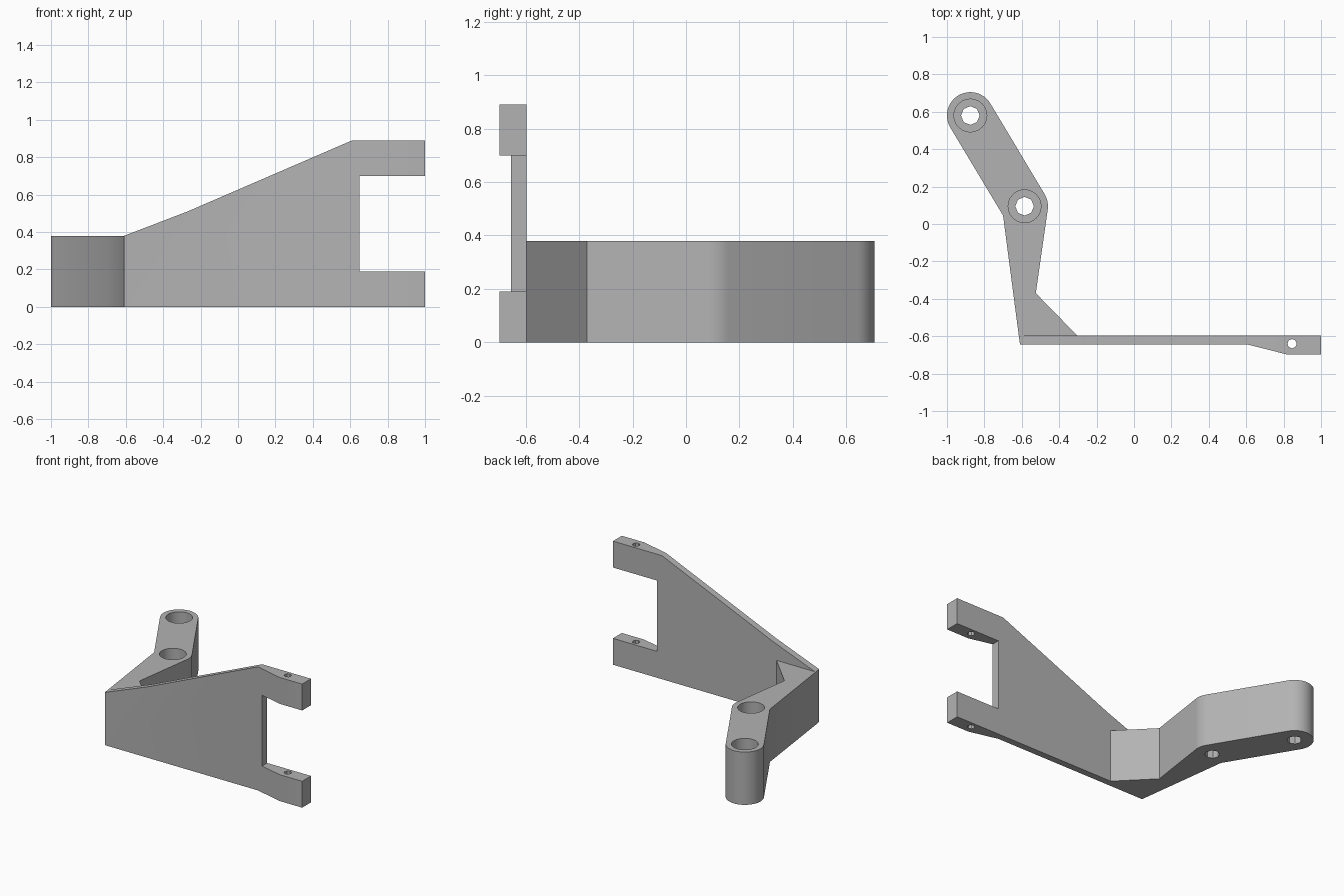
import bpy, bmesh
from math import cos, sin, radians
from mathutils import Vector

default = bpy.data.objects.get("Cube")
if default:
    bpy.data.objects.remove(default, do_unlink=True)

grey = bpy.data.materials.new("plain_grey")
grey.use_nodes = True
colour = (0.45, 0.45, 0.45, 1)
grey.diffuse_color = colour
grey.node_tree.nodes["Principled BSDF"].inputs["Base Color"].default_value = colour


def prism(name, points, direction):
    """Extrude a closed outline of 3D points along a direction."""
    bm = bmesh.new()
    face = bm.faces.new([bm.verts.new(p) for p in points])
    moved = bmesh.ops.extrude_face_region(bm, geom=[face])["geom"]
    verts = [v for v in moved if isinstance(v, bmesh.types.BMVert)]
    bmesh.ops.translate(bm, verts=verts, vec=Vector(direction))
    bmesh.ops.recalc_face_normals(bm, faces=bm.faces)
    mesh = bpy.data.meshes.new(name)
    bm.to_mesh(mesh)
    bm.free()
    mesh.materials.append(grey)
    obj = bpy.data.objects.new(name, mesh)
    bpy.context.collection.objects.link(obj)
    return obj


def arc(centre, radius, start, end, steps):
    angles = [radians(start + (end - start) * i / steps) for i in range(steps + 1)]
    return [(centre[0] + radius * cos(a), centre[1] + radius * sin(a)) for a in angles]


def flat(outline, z):
    return [(x, y, z) for x, y in outline]


def apply_boolean(obj, cutter, operation):
    cutter.hide_render = True
    mod = obj.modifiers.new("cut", "BOOLEAN")
    mod.operation = operation
    mod.solver = "EXACT"
    mod.object = cutter
    bpy.context.view_layer.objects.active = obj
    bpy.ops.object.modifier_apply(modifier=mod.name)
    bpy.data.objects.remove(cutter, do_unlink=True)


def drill(obj, centre, radius, sides, bottom, top):
    outline = arc(centre, radius, 0, 360, sides)[:-1]
    cutter = prism("drill", flat(outline, bottom), (0, 0, top - bottom))
    apply_boolean(obj, cutter, "DIFFERENCE")


# Bent arm with rounded end and elbow
ARM_HEIGHT = 0.38
end_hole, elbow_hole = (-0.875, 0.58), (-0.585, 0.095)
arm_outline = [(-0.616, -0.597), (-0.303, -0.597), (-0.525, -0.37)]
arm_outline += arc(elbow_hole, 0.125, -8, 31, 6)
arm_outline += arc(end_hole, 0.125, 31, 211, 24)
arm_outline += [(-0.7, 0.045)]
arm = prism("bent_arm", flat(arm_outline, 0), (0, 0, ARM_HEIGHT))

# Counterbored screw holes in the arm
for centre in (end_hole, elbow_hole):
    drill(arm, centre, 0.088, 24, 0.1, 0.5)
    drill(arm, centre, 0.05, 8, -0.1, 0.2)

# Tall plate: thickened toward the prongs, then trimmed to its front outline
plate_outline = [(-0.616, -0.597), (-0.609, -0.645), (0.61, -0.645),
                 (0.82, -0.698), (1, -0.698), (1, -0.597)]
plate = prism("forked_plate", flat(plate_outline, 0), (0, 0, 1))
front_outline = [(-0.7, -0.1), (1.1, -0.1), (1.1, 0.19), (0.65, 0.19), (0.65, 0.7),
                 (1.1, 0.7), (1.1, 0.89), (0.61, 0.89), (-0.27, 0.51),
                 (-0.609, ARM_HEIGHT), (-0.7, ARM_HEIGHT)]
trimmer = prism("trimmer", [(x, -1, z) for x, z in front_outline], (0, 1, 0))
apply_boolean(plate, trimmer, "INTERSECT")

# Pivot pin hole through both prongs
drill(plate, (0.845, -0.64), 0.025, 8, -0.1, 1.1)

# Smooth the round walls, keep the edges crisp
for obj in (arm, plate):
    bpy.ops.object.select_all(action="DESELECT")
    obj.select_set(True)
    bpy.context.view_layer.objects.active = obj
    bpy.ops.object.shade_smooth_by_angle(angle=radians(30))
